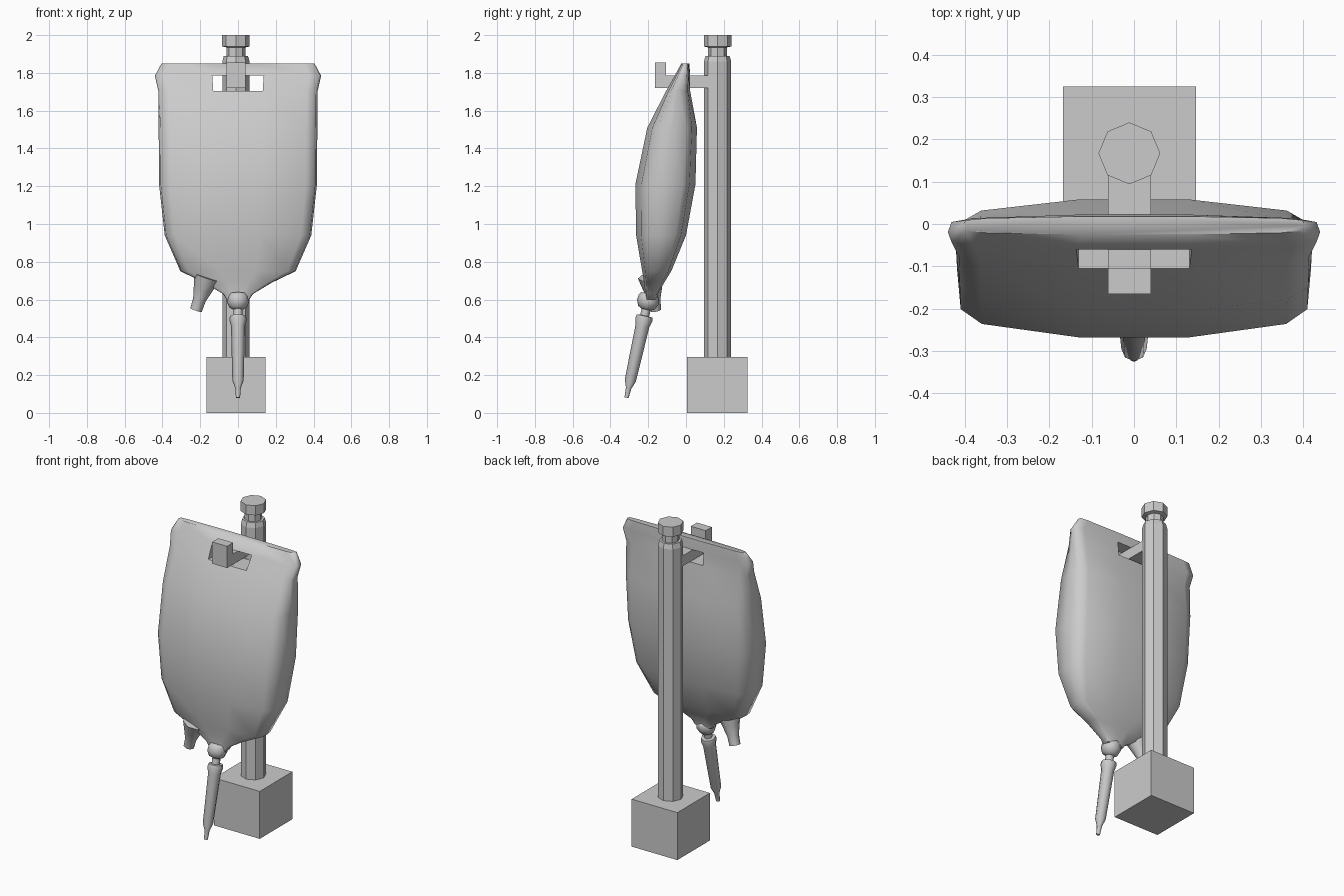
import bpy, bmesh, math
from mathutils import Vector

if "Cube" in bpy.data.objects:
    bpy.data.objects.remove(bpy.data.objects["Cube"])


def finish(bm, name, angle):
    bmesh.ops.recalc_face_normals(bm, faces=bm.faces)
    me = bpy.data.meshes.new(name)
    bm.to_mesh(me)
    bm.free()
    ob = bpy.data.objects.new(name, me)
    bpy.context.collection.objects.link(ob)
    bpy.ops.object.select_all(action='DESELECT')
    ob.select_set(True)
    bpy.context.view_layer.objects.active = ob
    if angle:
        bpy.ops.object.shade_smooth_by_angle(angle=math.radians(angle))
    return ob


def loft(bm, rings):
    n = len(rings[0])
    for a, b in zip(rings, rings[1:]):
        for i in range(n):
            j = (i + 1) % n
            bm.faces.new((a[i], a[j], b[j], b[i]))
    bm.faces.new(rings[0])
    bm.faces.new(rings[-1])


def lathe(name, start, end, profile, angle, sides=8):
    """Profile of (distance, radius) turned around the line start -> end."""
    bm = bmesh.new()
    start = Vector(start)
    axis = (Vector(end) - start).normalized()
    v = axis.cross(Vector((1, 0, 0))).normalized()
    u = v.cross(axis)
    rings = []
    for d, r in profile:
        c = start + axis * d
        rings.append([bm.verts.new(c + r * (u * math.cos(k * math.tau / sides)
                                            + v * math.sin(k * math.tau / sides)))
                      for k in range(sides)])
    loft(bm, rings)
    return finish(bm, name, angle)


def prism_x(name, outline, x0, x1):
    """(y, z) outline extruded along x."""
    bm = bmesh.new()
    loft(bm, [[bm.verts.new((x, y, z)) for y, z in outline] for x in (x0, x1)])
    return finish(bm, name, 0)


# Stand: square base, octagonal pole with knob, L-shaped hook
prism_x("base", [(0.005, 0), (0.325, 0), (0.325, 0.295), (0.005, 0.295)], -0.168, 0.146)
lathe("pole", (-0.011, 0.167, 0.28), (-0.011, 0.167, 2),
      [(0, 0.072), (1.58, 0.072), (1.61, 0.064), (1.61, 0.05), (1.655, 0.05),
       (1.66, 0.073), (1.72, 0.073)], 0)
prism_x("hook", [(0.12, 1.72), (0.12, 1.785), (-0.105, 1.785), (-0.105, 1.855),
                 (-0.165, 1.855), (-0.165, 1.72)], -0.062, 0.04)

# Fluid bag: rings of (z, half width, front y, back y)
levels = [(1.85, 0.405, -0.025, 0.018), (1.785, 0.44, -0.06, 0.022),
          (1.705, 0.422, -0.105, 0.022), (1.51, 0.42, -0.205, 0.058),
          (1.21, 0.418, -0.268, 0.05), (0.94, 0.388, -0.264, 0.0),
          (0.75, 0.305, -0.232, -0.078), (0.69, 0.18, -0.222, -0.115),
          (0.63, 0.08, -0.215, -0.15), (0.60, 0.06, -0.215, -0.155)]
half = [(0.31, 1), (0.86, 0.8), (0.98, 0.58), (1, 0), (0.98, -0.58), (0.86, -0.8), (0.31, -1)]
section = half + [(-x, d) for x, d in reversed(half)]
bm = bmesh.new()
rings = []
for z, w, yf, yb in levels:
    mid, dep = (yf + yb) / 2, (yb - yf) / 2
    rings.append([bm.verts.new((x * w, mid - d * dep, z)) for x, d in section])
loft(bm, rings)

# Hanging slot through the bag
a, b = rings[1], rings[2]
slot = []
for i, j in ((13, 0), (6, 7)):
    slot.append(bm.faces.get((a[i], a[j], b[j], b[i])))
bmesh.ops.delete(bm, geom=slot, context='FACES_ONLY')
for q in ((a[13], a[0], a[6], a[7]), (b[13], b[0], b[6], b[7]),
          (a[0], b[0], b[6], a[6]), (a[13], b[13], b[7], a[7])):
    bm.faces.new(q)
finish(bm, "fluid_bag", 62)

# Injection port, outlet collar and drip tube
lathe("injection_port", (-0.165, -0.185, 0.72), (-0.222, -0.163, 0.545),
      [(0, 0.07), (0.07, 0.05), (0.13, 0.034), (0.186, 0.032)], 50)
lathe("drip_outlet", (0, -0.193, 0.63), (0, -0.315, 0.08),
      [(0, 0.045), (0.015, 0.055), (0.045, 0.058), (0.075, 0.045), (0.085, 0.024),
       (0.118, 0.024), (0.12, 0.042), (0.14, 0.046), (0.175, 0.037), (0.47, 0.03),
       (0.51, 0.015), (0.563, 0.011)], 60)
